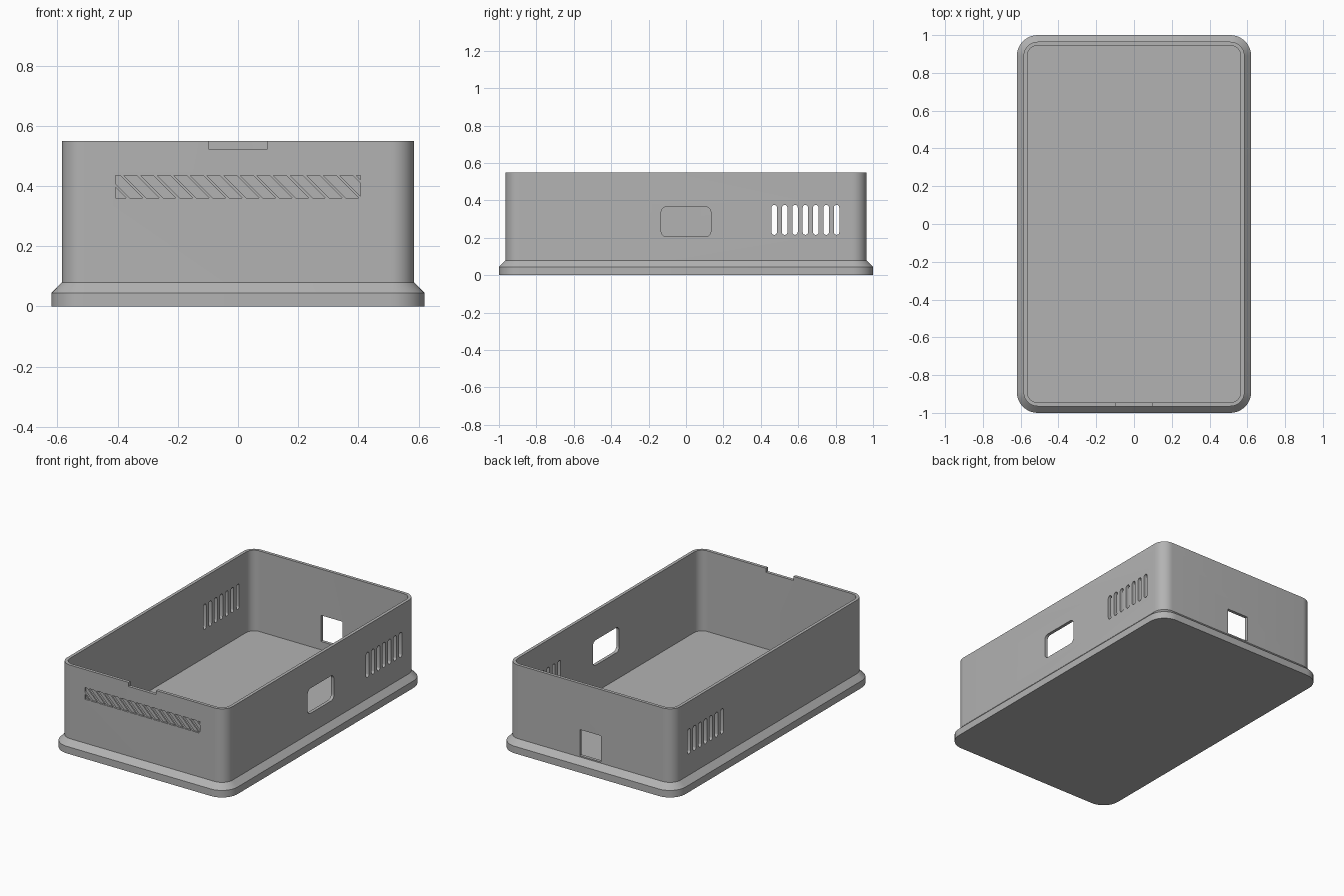
import bpy, bmesh, math
from mathutils import Vector

cube = bpy.data.objects.get("Cube")
if cube:
    bpy.data.objects.remove(cube, do_unlink=True)

grey = bpy.data.materials.new("matte grey")
grey.use_nodes = True
COLOUR = (0.45, 0.45, 0.45, 1)
grey.diffuse_color = COLOUR
grey.node_tree.nodes["Principled BSDF"].inputs["Base Color"].default_value = COLOUR


def rounded_rect(hx, hy, r, segs=10):
    """Counter-clockwise outline of a rounded rectangle."""
    pts = []
    for i, (sx, sy) in enumerate([(1, 1), (-1, 1), (-1, -1), (1, -1)]):
        for s in range(segs + 1):
            a = math.pi / 2 * (i + s / segs)
            pts.append((sx * (hx - r) + r * math.cos(a), sy * (hy - r) + r * math.sin(a)))
    return pts


def make_object(name, bm):
    bmesh.ops.recalc_face_normals(bm, faces=bm.faces)
    mesh = bpy.data.meshes.new(name)
    bm.to_mesh(mesh)
    bm.free()
    mesh.materials.append(grey)
    obj = bpy.data.objects.new(name, mesh)
    bpy.context.collection.objects.link(obj)
    return obj


def add_prism(bm, outline, start, depth):
    """Extrude a closed outline of 3D points, beginning at an offset."""
    face = bm.faces.new([bm.verts.new(Vector(p) + Vector(start)) for p in outline])
    out = bmesh.ops.extrude_face_region(bm, geom=[face], use_keep_orig=True)
    moved = [v for v in out["geom"] if isinstance(v, bmesh.types.BMVert)]
    bmesh.ops.translate(bm, verts=moved, vec=depth)


# Tray: flanged base, chamfer, thin wall, and inner floor lofted as one shell
bm = bmesh.new()
rings = []
for inset, radius, z in [(0, .11, 0), (0, .11, .045), (.035, .075, .08), (.035, .075, .55),
                         (.055, .055, .55), (.055, .055, .035)]:
    rings.append([bm.verts.new((x, y, z))
                  for x, y in rounded_rect(.62 - inset, 1 - inset, radius)])
for low, high in zip(rings, rings[1:]):
    n = len(low)
    for i in range(n):
        j = (i + 1) % n
        bm.faces.new((low[i], low[j], high[j], high[i]))
bm.faces.new(rings[0][::-1])
bm.faces.new(rings[-1])
tray = make_object("enclosure_tray", bm)

# Openings through the walls
bm = bmesh.new()
window = [(0, y, z) for y, z in rounded_rect(.133, .08, .03, 6)]
add_prism(bm, window, (.5, 0, .286), (.2, 0, 0))
vent = [(0, y, z) for y, z in rounded_rect(.0145, .08, .0143, 5)]
for side in (-.7, .5):
    for i in range(7):
        add_prism(bm, vent, (side, .472 + .0555 * i, .296), (.2, 0, 0))
port = [(-.075, 0, .088), (.075, 0, .088), (.075, 0, .255), (-.075, 0, .255)]
add_prism(bm, port, (0, .9, 0), (0, .2, 0))
notch = [(-.098, 0, .524), (.098, 0, .524), (.098, 0, .6), (-.098, 0, .6)]
add_prism(bm, notch, (0, -1.1, 0), (0, .2, 0))

# Shallow slanted grooves on the front, trimmed to a straight-ended band
for i in range(-2, 15):
    x = -.379 + .0552 * i
    groove = bmesh.new()
    outline = [(x, 0, .435), (x + .043, 0, .435), (x + .118, 0, .36), (x + .075, 0, .36)]
    add_prism(groove, outline, (0, -1.05, 0), (0, .097, 0))
    for end in (-1, 1):
        cut = bmesh.ops.bisect_plane(groove, geom=groove.verts[:] + groove.edges[:] + groove.faces[:],
                                     plane_co=(end * .407, 0, 0), plane_no=(end, 0, 0),
                                     clear_outer=True)
        rim = [e for e in cut["geom_cut"] if isinstance(e, bmesh.types.BMEdge)]
        if rim:
            bmesh.ops.contextual_create(groove, geom=rim)
    piece = bpy.data.meshes.new("groove_piece")
    groove.to_mesh(piece)
    groove.free()
    bm.from_mesh(piece)
    bpy.data.meshes.remove(piece)
cutter = make_object("opening_cutter", bm)
cutter.hide_render = True

# Cut the openings and finish the shading
mod = tray.modifiers.new("openings", "BOOLEAN")
mod.operation = "DIFFERENCE"
mod.solver = "EXACT"
mod.object = cutter
bpy.ops.object.select_all(action="DESELECT")
tray.select_set(True)
bpy.context.view_layer.objects.active = tray
bpy.ops.object.modifier_apply(modifier=mod.name)
bpy.data.objects.remove(cutter, do_unlink=True)
bpy.ops.object.shade_smooth_by_angle(angle=math.radians(30))
